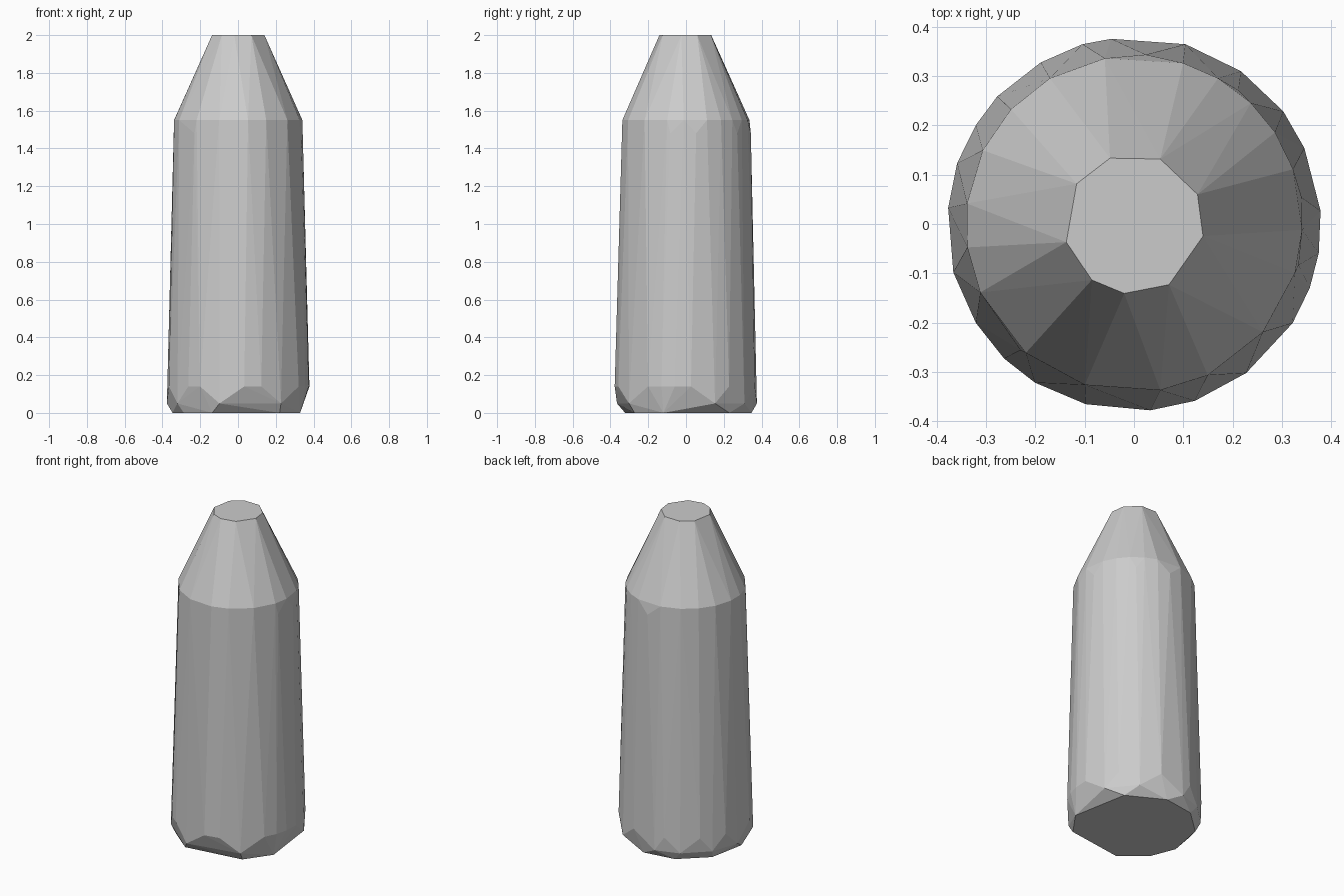
import bpy
import bmesh
from math import radians, cos, sin

cube = bpy.data.objects.get("Cube")
if cube:
    bpy.data.objects.remove(cube, do_unlink=True)


def make_material(name, colour):
    material = bpy.data.materials.new(name)
    material.use_nodes = True
    material.diffuse_color = colour
    material.node_tree.nodes["Principled BSDF"].inputs["Base Color"].default_value = colour
    return material


def add_ring(mesh, radius, height, angles):
    """Place the corners of one irregular level of the faceted body."""
    for angle in map(radians, angles):
        mesh.verts.new((radius * cos(angle), radius * sin(angle), height))


def build_hull(name, rings, material):
    """Wrap the stacked levels in one flat-faced convex skin."""
    bm = bmesh.new()
    for radius, height, angles in rings:
        add_ring(bm, radius, height, angles)
    hull = bmesh.ops.convex_hull(bm, input=bm.verts)
    loose = [item for item in set(hull["geom_interior"] + hull["geom_unused"])
             if isinstance(item, bmesh.types.BMVert)]
    bmesh.ops.delete(bm, geom=loose, context="VERTS")
    # Join coplanar triangles so the flat ends are single faces
    bmesh.ops.dissolve_limit(bm, angle_limit=radians(1),
                             verts=bm.verts, edges=bm.edges)
    bmesh.ops.recalc_face_normals(bm, faces=bm.faces)
    mesh = bpy.data.meshes.new(name)
    bm.to_mesh(mesh)
    bm.free()
    mesh.materials.append(material)
    body = bpy.data.objects.new(name, mesh)
    bpy.context.collection.objects.link(body)
    return body


grey = make_material("plain_grey", (0.6, 0.6, 0.6, 1))

# Worn base, chipped lower rim, tapering wall, shoulder and small flat tip
base = (0.35, 0, [41, 82, 115, 150, 188, 215, 247, 309, 340])
low_rim = (0.378, 0.05, [24, 55, 97, 120, 148, 175, 212, 255, 307])
high_rim = (0.379, 0.14, [4, 37, 74, 106, 137, 161, 195, 226, 238, 275, 289, 328, 340, 351])
chipped_shoulder = (0.344, 1.48, [9, 52, 86, 228, 346])
shoulder = (0.341, 1.55, [19, 33, 46, 60, 73, 100, 120, 137, 154, 173, 188,
                          204, 230, 253, 279, 296, 320, 343, 358])
tip = (0.142, 2, [25, 68, 110, 145, 195, 233, 262, 300, 350])

build_hull("faceted_body",
           [base, low_rim, high_rim, chipped_shoulder, shoulder, tip], grey)
